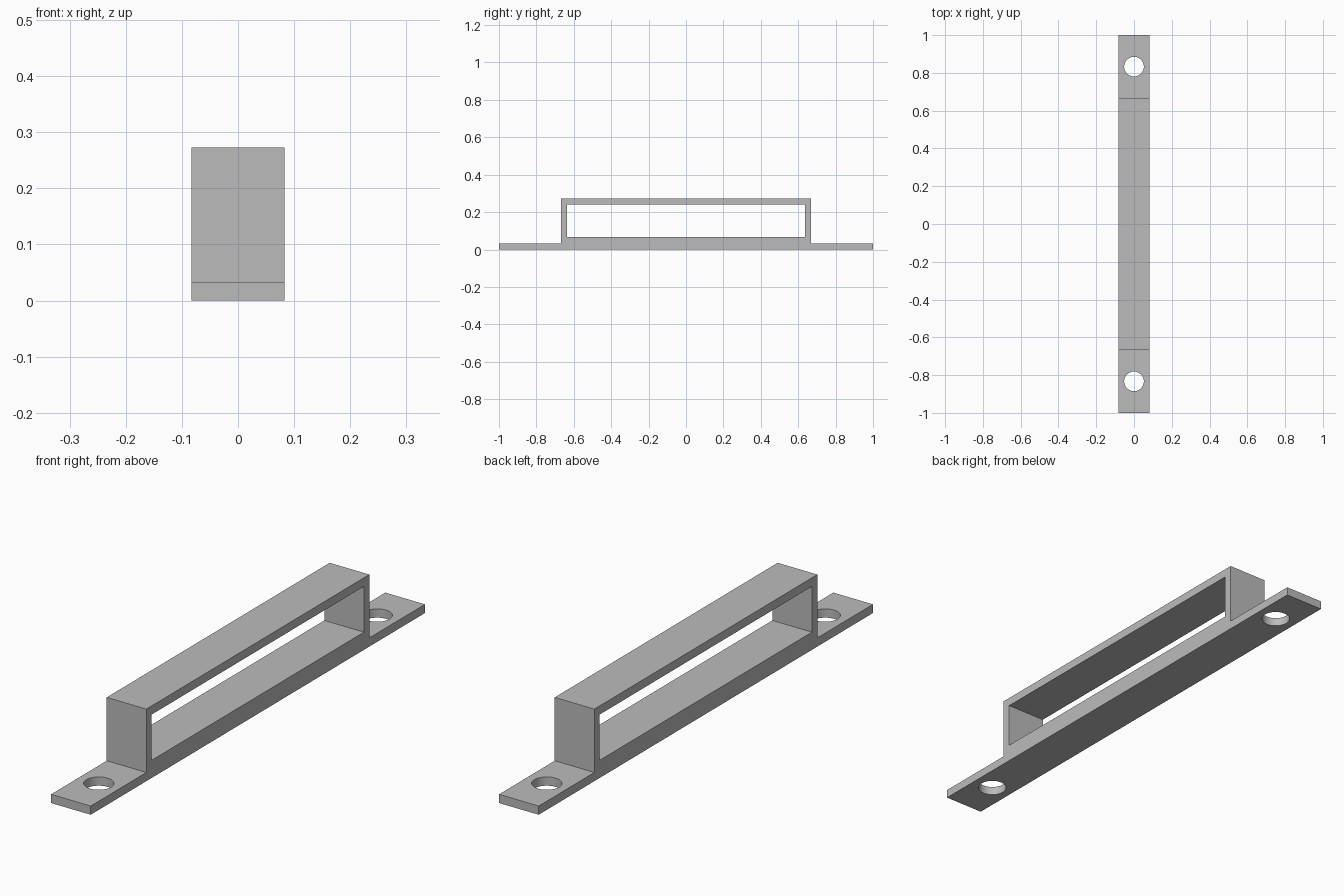
import bpy
import bmesh
from mathutils import Matrix

cube = bpy.data.objects.get("Cube")
if cube:
    bpy.data.objects.remove(cube, do_unlink=True)

HALF_WIDTH = 0.083
FLANGE_TOP, SLOT_FLOOR, SLOT_CEILING, TOP = 0.033, 0.067, 0.24, 0.273
OUTER, SLOT_END, HOLE_Y, HOLE_RADIUS = 0.667, 0.635, 0.833, 0.052

grey = bpy.data.materials.new("plain grey")
grey.use_nodes = True
colour = (0.5, 0.5, 0.5, 1)
grey.diffuse_color = colour
grey.node_tree.nodes["Principled BSDF"].inputs["Base Color"].default_value = colour


def finish(bm, name):
    bmesh.ops.recalc_face_normals(bm, faces=bm.faces)
    mesh = bpy.data.meshes.new(name)
    bm.to_mesh(mesh)
    bm.free()
    mesh.materials.append(grey)
    obj = bpy.data.objects.new(name, mesh)
    bpy.context.collection.objects.link(obj)
    return obj


def extrude_profile(name, points, half):
    """Extrude a closed (y, z) outline along x."""
    bm = bmesh.new()
    face = bm.faces.new([bm.verts.new((-half, y, z)) for y, z in points])
    grown = bmesh.ops.extrude_face_region(bm, geom=[face])["geom"]
    verts = [v for v in grown if isinstance(v, bmesh.types.BMVert)]
    bmesh.ops.translate(bm, verts=verts, vec=(2 * half, 0, 0))
    return finish(bm, name)


# Handle body: raised bar with a flange at each end
half_outline = [(1, 0), (1, FLANGE_TOP), (OUTER, FLANGE_TOP), (OUTER, TOP)]
outline = half_outline + [(-y, z) for y, z in reversed(half_outline)]
bracket = extrude_profile("handle_bracket", outline, HALF_WIDTH)

# Grip opening
slot = [(SLOT_END, SLOT_FLOOR), (SLOT_END, SLOT_CEILING),
        (-SLOT_END, SLOT_CEILING), (-SLOT_END, SLOT_FLOOR)]
cutters = [extrude_profile("grip_slot_cutter", slot, 2 * HALF_WIDTH)]

# Screw holes through both flanges
for side, label in ((-1, "front"), (1, "back")):
    bm = bmesh.new()
    bmesh.ops.create_cone(bm, cap_ends=True, segments=48, radius1=HOLE_RADIUS,
                          radius2=HOLE_RADIUS, depth=0.2,
                          matrix=Matrix.Translation((0, side * HOLE_Y, 0)))
    cutters.append(finish(bm, label + "_hole_cutter"))

# Cut the openings, then drop the cutters
bpy.ops.object.select_all(action="DESELECT")
bpy.context.view_layer.objects.active = bracket
bracket.select_set(True)
for cutter in cutters:
    cutter.hide_render = True
    cut = bracket.modifiers.new(cutter.name, "BOOLEAN")
    cut.operation = "DIFFERENCE"
    cut.solver = "EXACT"
    cut.object = cutter
    bpy.ops.object.modifier_apply(modifier=cut.name)
    bpy.data.objects.remove(cutter, do_unlink=True)

bpy.ops.object.shade_smooth_by_angle()
